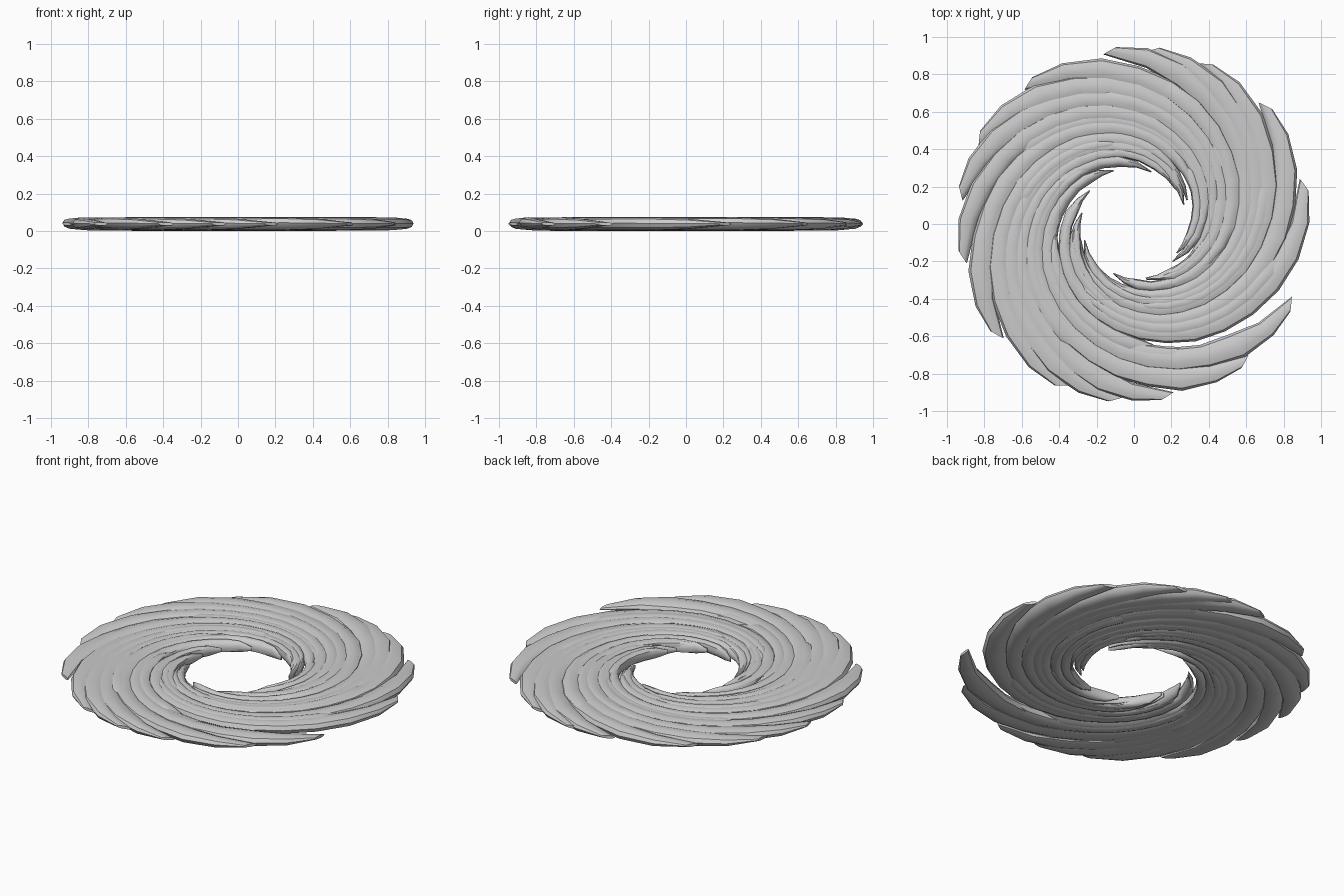
import bpy, bmesh, math, random

if "Cube" in bpy.data.objects:
    bpy.data.objects.remove(bpy.data.objects["Cube"])

random.seed(4)
MID = 0.038                 # height of the disc's middle plane
B = 0.29                    # spiral tightness


def strand(name, tip_deg, r_in, r_out, steps, scale=1.0, lift=0.0, roll=0.06, half_h=0.035):
    """Flattened tube swept along a log spiral, tapered to slanted points."""
    bm = bmesh.new()
    sweep = math.log(r_out / r_in) / B
    sides = 10
    rings = []
    for i in range(steps + 1):
        t = i / steps
        a = math.radians(tip_deg) - sweep * (1 - t)
        r = r_out * math.exp(-B * sweep * (1 - t))
        # width follows the radius, pinched at both ends
        pinch = min(1, 0.12 + 3.2 * t, 0.2 + 9 * (1 - t))
        w = (0.018 + 0.062 * r) * scale * pinch
        h = half_h * min(1, 0.35 + 4 * t, 0.25 + 10 * (1 - t))
        if i == steps:
            r -= 0.012
        w *= random.uniform(0.92, 1.08)
        ring = []
        for k in range(sides):
            p = 2 * math.pi * k / sides
            c, s = math.cos(p), math.sin(p)
            u = w * c
            v = h * math.copysign(abs(s) ** 0.8, s) + roll * u + lift
            z = min(0.076, max(0.0, MID + v))
            rr = min(r + u, 1.003)
            # outer edge of the tip is cut back at a slant
            aa = a - (0.04 * c if i == steps else 0)
            ring.append(bm.verts.new((rr * math.cos(aa), rr * math.sin(aa), z)))
        rings.append(ring)
    for r0, r1 in zip(rings, rings[1:]):
        for k in range(sides):
            j = (k + 1) % sides
            bm.faces.new((r0[k], r0[j], r1[j], r1[k]))
    bm.faces.new(rings[0])
    bm.faces.new(rings[-1])
    bmesh.ops.recalc_face_normals(bm, faces=bm.faces)
    me = bpy.data.meshes.new(name)
    bm.to_mesh(me)
    bm.free()
    ob = bpy.data.objects.new(name, me)
    bpy.context.collection.objects.link(ob)
    return ob


parts = []
# long outer strands, one per tip around the rim
tips = [13, 42, 66, 84, 98, 127, 151, 170, 191, 219, 246, 264, 281, 309, 333]
for n, deg in enumerate(tips):
    parts.append(strand(f"outer_strand_{n + 1}", deg, random.uniform(0.29, 0.34),
                        random.uniform(0.945, 0.96), 18, roll=random.uniform(0.02, 0.1)))

# shorter strands filling the middle, ends breaking through the surface
for n in range(12):
    parts.append(strand(f"middle_strand_{n + 1}", n * 30 + random.uniform(-9, 9),
                        random.uniform(0.32, 0.42), random.uniform(0.62, 0.82), 11,
                        scale=0.9, lift=random.choice((-0.003, 0.003)), roll=-0.05))

# thin ragged strands around the hole
for n in range(14):
    parts.append(strand(f"inner_strand_{n + 1}", n * 25.7 + random.uniform(-8, 8),
                        random.uniform(0.275, 0.31), random.uniform(0.42, 0.52), 7,
                        scale=0.8, roll=random.uniform(-0.2, 0.2), half_h=0.034))

# smooth shading with crisp ends
for ob in parts:
    ob.select_set(True)
bpy.context.view_layer.objects.active = parts[0]
bpy.ops.object.shade_smooth_by_angle(angle=math.radians(40))
